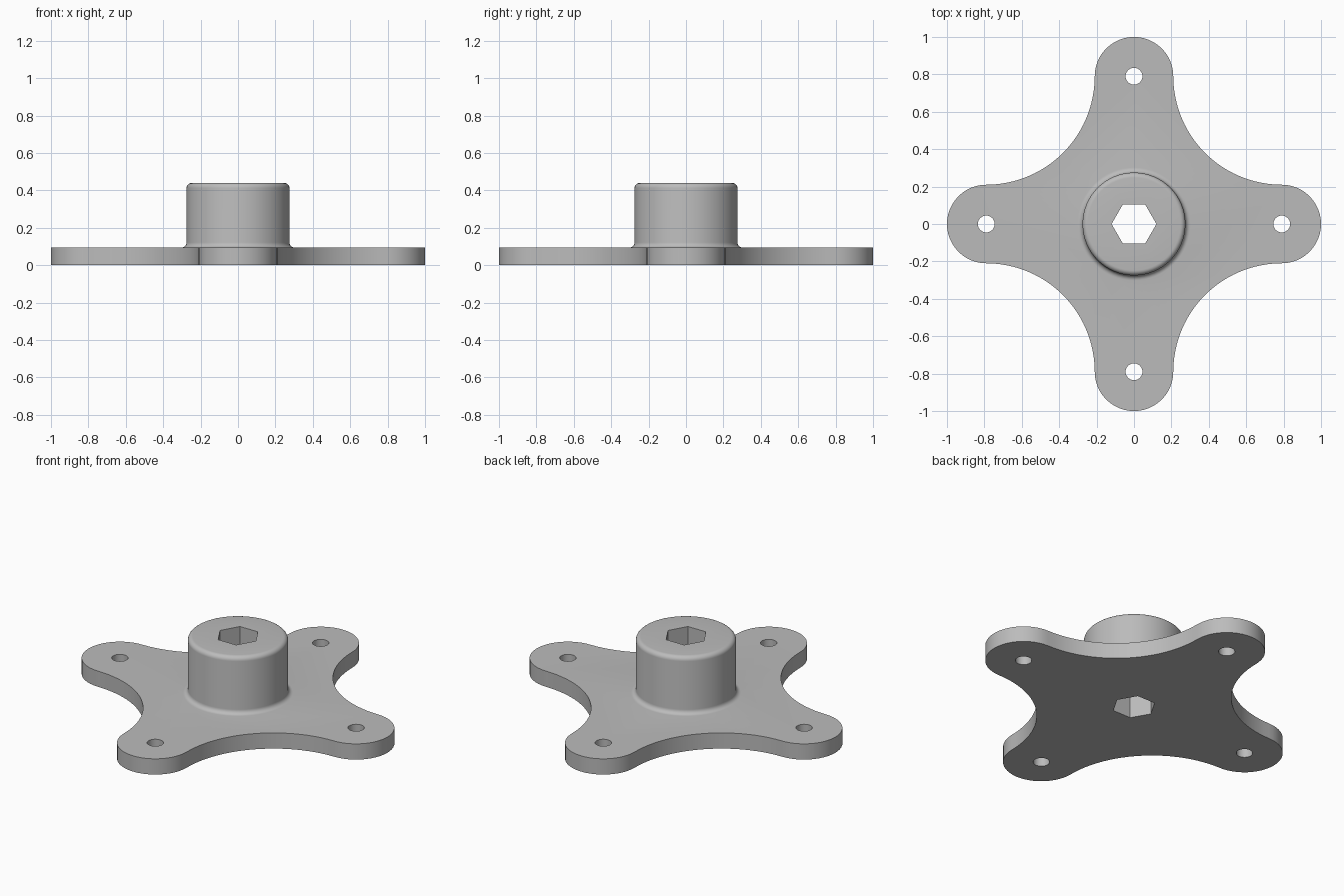
import bpy, bmesh
from math import sin, cos, pi, radians
from mathutils import Vector

if "Cube" in bpy.data.objects:
    bpy.data.objects.remove(bpy.data.objects["Cube"], do_unlink=True)

PLATE_H, HUB_H = 0.095, 0.44
TIP_R, TIP_D = 0.21, 0.79        # rounded arm end radius and centre distance
HUB_R, FILLET = 0.275, 0.027

grey = bpy.data.materials.new("light grey")
grey.use_nodes = True
colour = (0.5, 0.5, 0.5, 1)
grey.diffuse_color = colour
grey.node_tree.nodes["Principled BSDF"].inputs["Base Color"].default_value = colour


def arc(cx, cy, r, start, end, steps):
    angles = [radians(start + (end - start) * i / steps) for i in range(steps + 1)]
    return [Vector((cx + r * cos(a), cy + r * sin(a))) for a in angles]


def make_object(name, bm):
    bmesh.ops.remove_doubles(bm, verts=bm.verts, dist=1e-5)
    bmesh.ops.recalc_face_normals(bm, faces=bm.faces)
    mesh = bpy.data.meshes.new(name)
    bm.to_mesh(mesh)
    bm.free()
    mesh.materials.append(grey)
    obj = bpy.data.objects.new(name, mesh)
    bpy.context.collection.objects.link(obj)
    return obj


def prism(name, outline, z0, z1):
    bm = bmesh.new()
    face = bm.faces.new([bm.verts.new((p.x, p.y, z0)) for p in outline])
    top = bmesh.ops.extrude_face_region(bm, geom=[face])["geom"]
    bmesh.ops.translate(bm, vec=(0, 0, z1 - z0),
                        verts=[v for v in top if isinstance(v, bmesh.types.BMVert)])
    return make_object(name, bm)


def lathe(name, profile, steps):
    bm = bmesh.new()
    verts = [bm.verts.new((p.x, 0, p.y)) for p in profile]
    edges = [bm.edges.new(pair) for pair in zip(verts, verts[1:])]
    bmesh.ops.spin(bm, geom=verts + edges, axis=(0, 0, 1), cent=(0, 0, 0),
                   angle=2 * pi, steps=steps, use_duplicate=False)
    return make_object(name, bm)


def combine(target, other, operation):
    mod = target.modifiers.new(other.name, "BOOLEAN")
    mod.operation, mod.object, mod.solver = operation, other, "EXACT"
    bpy.context.view_layer.objects.active = target
    bpy.ops.object.modifier_apply(modifier=mod.name)
    bpy.data.objects.remove(other, do_unlink=True)


# Four-armed plate: a round tip then a concave flank, turned four times
quarter = arc(TIP_D, 0, TIP_R, -90, 90, 24)
quarter += arc(TIP_D, TIP_D, TIP_D - TIP_R, 270, 180, 24)[1:-1]
outline = []
for turn in range(4):
    c, s = round(cos(turn * pi / 2)), round(sin(turn * pi / 2))
    outline += [Vector((p.x * c - p.y * s, p.x * s + p.y * c)) for p in quarter]
flange = prism("mounting_flange", outline, 0, PLATE_H)

# Hub with a fillet at its foot and a rounded top rim
profile = [Vector((0, PLATE_H / 2)), Vector((HUB_R + FILLET, PLATE_H / 2))]
profile += arc(HUB_R + FILLET, PLATE_H + FILLET, FILLET, 270, 180, 6)
profile += arc(HUB_R - FILLET, HUB_H - FILLET, FILLET, 0, 90, 6)
profile.append(Vector((0, HUB_H)))
combine(flange, lathe("hub", profile, 64), "UNION")

# Hexagonal shaft bore and a bolt hole in each arm
combine(flange, prism("hex_bore", arc(0, 0, 0.12, 0, 300, 5), -0.1, 0.6), "DIFFERENCE")
for turn in range(4):
    x, y = TIP_D * cos(turn * pi / 2), TIP_D * sin(turn * pi / 2)
    hole = prism("bolt_hole", arc(x, y, 0.045, 0, 348.75, 31), -0.1, 0.3)
    combine(flange, hole, "DIFFERENCE")

# Smooth curved walls, crisp edges
bpy.ops.object.select_all(action="DESELECT")
flange.select_set(True)
bpy.context.view_layer.objects.active = flange
bpy.ops.object.shade_smooth_by_angle(angle=radians(30))
